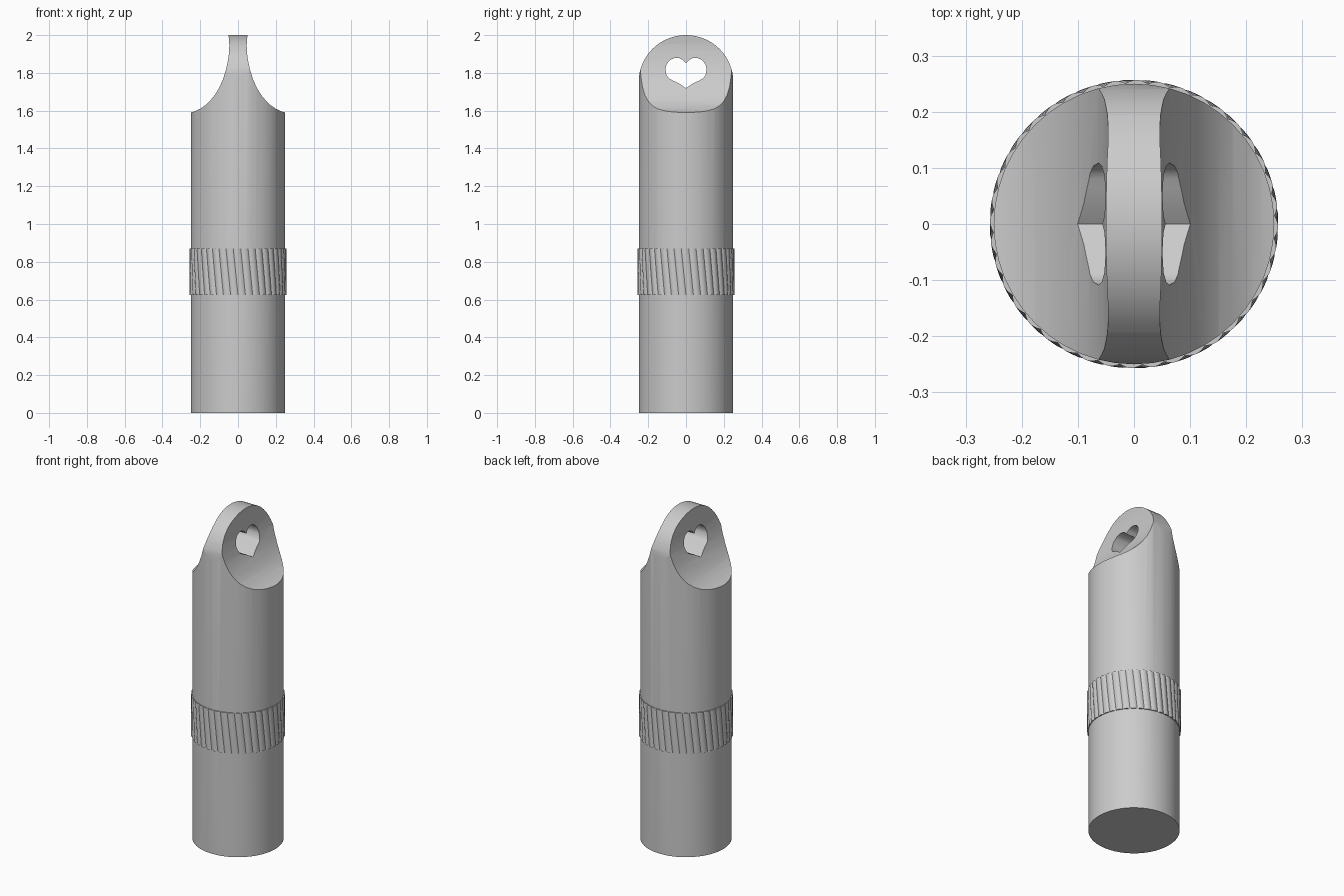
import bpy, bmesh, math
from mathutils import Vector

if "Cube" in bpy.data.objects:
    bpy.data.objects.remove(bpy.data.objects["Cube"])


def solid_from_loops(name, loops):
    """Closed skin through equal-length loops of points, capped at both ends."""
    bm = bmesh.new()
    rings = [[bm.verts.new(p) for p in loop] for loop in loops]
    n = len(rings[0])
    for a, b in zip(rings, rings[1:]):
        for i in range(n):
            j = (i + 1) % n
            bm.faces.new((a[i], a[j], b[j], b[i]))
    bm.faces.new(rings[0])
    bm.faces.new(rings[-1])
    bmesh.ops.recalc_face_normals(bm, faces=bm.faces)
    mesh = bpy.data.meshes.new(name)
    bm.to_mesh(mesh)
    bm.free()
    obj = bpy.data.objects.new(name, mesh)
    bpy.context.collection.objects.link(obj)
    return obj


def prism(name, outline, axis):
    """Extrude a 2D (side, z) outline along x or y."""
    def place(d):
        return [(d, s, z) if axis == 'X' else (s, d, z) for s, z in outline]
    return solid_from_loops(name, [place(-0.4), place(0.4)])


def circle(r, z, n):
    return [(r * math.cos(math.tau * i / n), r * math.sin(math.tau * i / n), z) for i in range(n)]


def activate(obj):
    bpy.ops.object.select_all(action='DESELECT')
    obj.select_set(True)
    bpy.context.view_layer.objects.active = obj


def cut(obj, tool, operation):
    mod = obj.modifiers.new("cut", 'BOOLEAN')
    mod.operation, mod.solver, mod.object = operation, 'EXACT', tool
    activate(obj)
    bpy.ops.object.modifier_apply(modifier=mod.name)
    bpy.data.objects.remove(tool)


def mirrored(half):
    """Half outline from the centre line, completed on the other side."""
    return half + [(-s, z) for s, z in reversed(half) if abs(s) > 1e-6]


# Barrel, tall enough to carve the hanging eyelet out of its top
body = solid_from_loops("capsule_body", [circle(0.25, 0, 48), circle(0.25, 2.1, 48)])

# Concave flanks of the eyelet, seen from the front
flank = [(0.3, -0.1), (0.3, 1.588), (0.25, 1.59), (0.225, 1.598), (0.2, 1.61), (0.175, 1.627),
         (0.15, 1.65), (0.125, 1.68), (0.1, 1.72), (0.08, 1.765), (0.064, 1.815),
         (0.053, 1.865), (0.047, 1.91), (0.046, 1.95), (0.05, 2.0), (0.05, 2.2)]
cut(body, prism("flank_cutter", mirrored(flank), 'Y'), 'INTERSECT')

# Rounded top of the eyelet, seen from the side
arch = [(0.251, -0.1)] + [(0.251 * math.cos(math.pi * i / 32), 1.75 + 0.25 * math.sin(math.pi * i / 32))
                          for i in range(33)] + [(-0.251, -0.1)]
cut(body, prism("arch_cutter", arch, 'X'), 'INTERSECT')

# Heart-shaped hole
heart = [(0, 1.85), (0.015, 1.867), (0.035, 1.878), (0.06, 1.879), (0.085, 1.868), (0.103, 1.845),
         (0.109, 1.82), (0.104, 1.79), (0.09, 1.77), (0.065, 1.757), (0.035, 1.743), (0, 1.719)]
cut(body, prism("heart_cutter", mirrored(heart), 'X'), 'DIFFERENCE')

# Knurled grip band with slightly slanted ridges
TEETH, STEPS = 40, 6


def knurl(z, twist):
    pts = []
    for i in range(TEETH * STEPS):
        a = math.tau * i / (TEETH * STEPS)
        r = 0.251 + 0.006 * abs(math.sin(a * TEETH / 2))
        pts.append((r * math.cos(a + twist), r * math.sin(a + twist), z))
    return pts


band = solid_from_loops("grip_band", [knurl(0.625 + 0.245 * t / 4, -0.1 * t / 4) for t in range(5)])

for obj in (body, band):
    activate(obj)
    bpy.ops.object.shade_smooth_by_angle(angle=math.radians(30))
